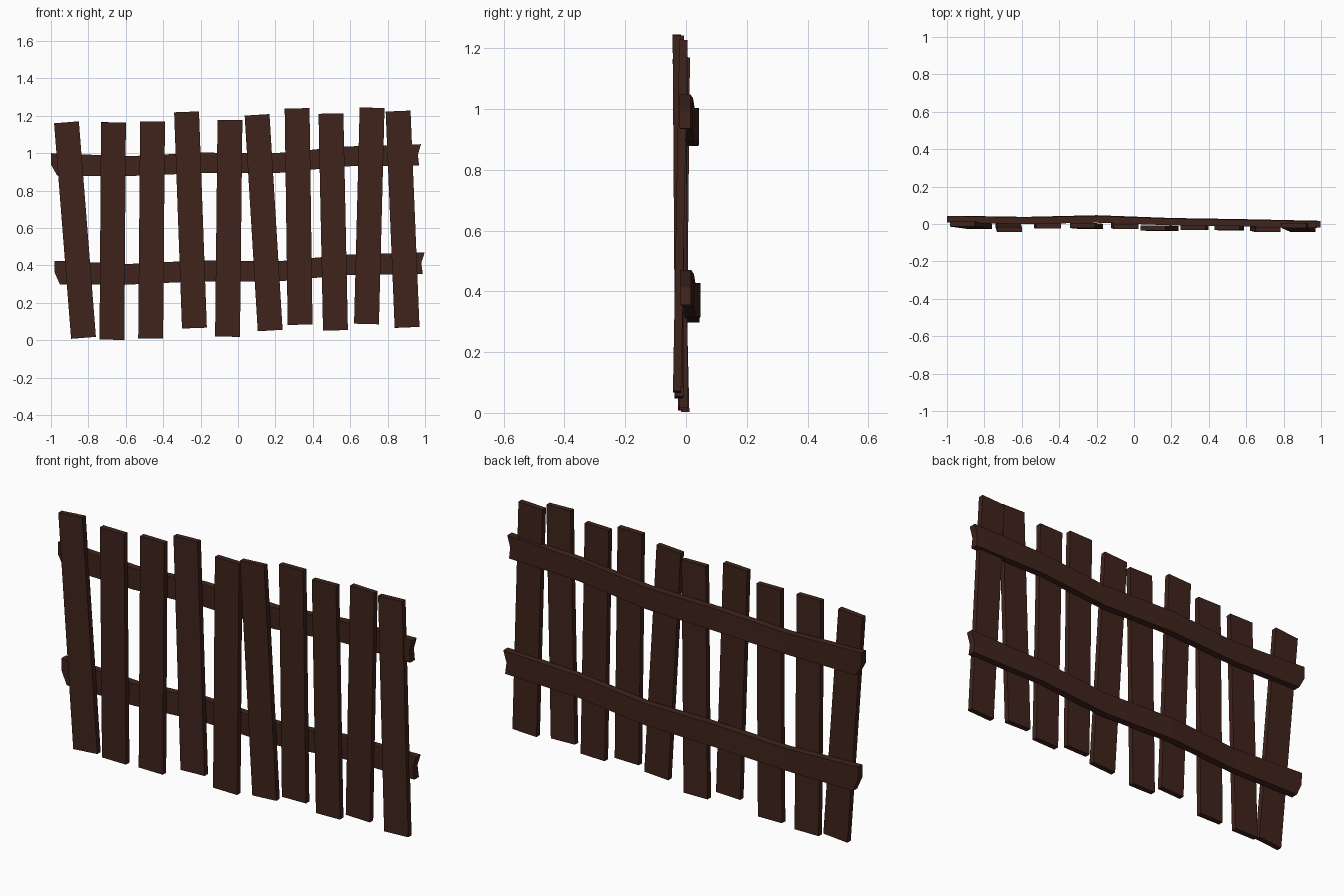
import bpy, bmesh
from mathutils import Vector, Matrix

if "Cube" in bpy.data.objects:
    bpy.data.objects.remove(bpy.data.objects["Cube"])

wood = bpy.data.materials.new("dark_wood")
wood.diffuse_color = (0.05, 0.017, 0.011, 1)
wood.use_nodes = True
wood.node_tree.nodes["Principled BSDF"].inputs["Base Color"].default_value = wood.diffuse_color


def finish(bm, name):
    bmesh.ops.recalc_face_normals(bm, faces=bm.faces)
    mesh = bpy.data.meshes.new(name)
    bm.to_mesh(mesh)
    bm.free()
    mesh.materials.append(wood)
    bpy.context.collection.objects.link(bpy.data.objects.new(name, mesh))


def picket(i, xt, zt, xb, zb, yt, yb, width=0.133, thick=0.027):
    """Flat board running from bottom centre to top centre; yt/yb are front-face depths."""
    top, bot = Vector((xt, yt + thick / 2, zt)), Vector((xb, yb + thick / 2, zb))
    up = (top - bot).normalized()
    depth = up.cross(Vector((1, 0, 0))).normalized()
    side = depth.cross(up)
    m = Matrix((side, depth, up)).transposed().to_4x4()
    m.translation = (top + bot) / 2
    bm = bmesh.new()
    bmesh.ops.create_cube(bm, size=1, matrix=m @ Matrix.Diagonal((width, thick, (top - bot).length, 1)))
    finish(bm, f"picket_{i}")


def rail(name, sections, left, right):
    """Wavy board: sections are (x, z bottom, z top, y back); left/right give the rough end x values."""
    bm = bmesh.new()
    rings = []
    for k, (x, zb, zt, yb) in enumerate(sections):
        xs = left if k == 0 else right if k == len(sections) - 1 else (x, x, x)
        yf, zm = yb - 0.036, (zb + zt) / 2
        pts = [(xs[0], yf, zb), (xs[1], yf, zm), (xs[2], yf, zt),
               (xs[2], yb, zt), (xs[1], yb, zm), (xs[0], yb, zb)]
        rings.append([bm.verts.new(p) for p in pts])
    for a, b in zip(rings, rings[1:]):
        for j in range(6):
            n = (j + 1) % 6
            bm.faces.new((a[j], a[n], b[n], b[j]))
    for r in (rings[0], rings[-1]):
        bm.faces.new((r[0], r[1], r[4], r[5]))
        bm.faces.new((r[1], r[2], r[3], r[4]))
    finish(bm, name)


# Leaning pickets: top x, top z, bottom x, bottom z, front y at top and bottom
pickets = [
    (-0.917, 1.165, -0.826, 0.013, -0.014, -0.026),
    (-0.666, 1.165, -0.674, 0.003, -0.044, -0.016),
    (-0.457, 1.170, -0.467, 0.010, -0.025, -0.022),
    (-0.275, 1.221, -0.233, 0.065, -0.022, -0.026),
    (-0.043, 1.177, -0.056, 0.019, -0.026, -0.022),
    (0.102, 1.205, 0.172, 0.052, -0.035, -0.038),
    (0.316, 1.240, 0.332, 0.083, -0.033, -0.033),
    (0.497, 1.212, 0.521, 0.053, -0.032, -0.034),
    (0.717, 1.243, 0.687, 0.087, -0.044, -0.036),
    (0.856, 1.225, 0.904, 0.069, -0.022, -0.043),
]
for i, p in enumerate(pickets, 1):
    picket(i, *p)

# Two wavy cross rails behind the pickets
rail("upper_rail",
     [(-0.98, 0.88, 1.00, 0.043), (-0.58, 0.878, 0.984, 0.036), (-0.2, 0.893, 1.003, 0.043),
      (0.2, 0.893, 1.00, 0.029), (0.58, 0.93, 1.036, 0.023), (0.97, 0.935, 1.048, 0.014)],
     (-0.967, -1.0, -1.0), (0.968, 0.962, 0.978))
rail("lower_rail",
     [(-0.97, 0.298, 0.425, 0.044), (-0.58, 0.298, 0.408, 0.038), (-0.2, 0.315, 0.427, 0.047),
      (0.2, 0.313, 0.421, 0.032), (0.58, 0.349, 0.457, 0.026), (0.98, 0.355, 0.470, 0.017)],
     (-0.952, -0.98, -0.982), (0.988, 0.98, 0.998))
